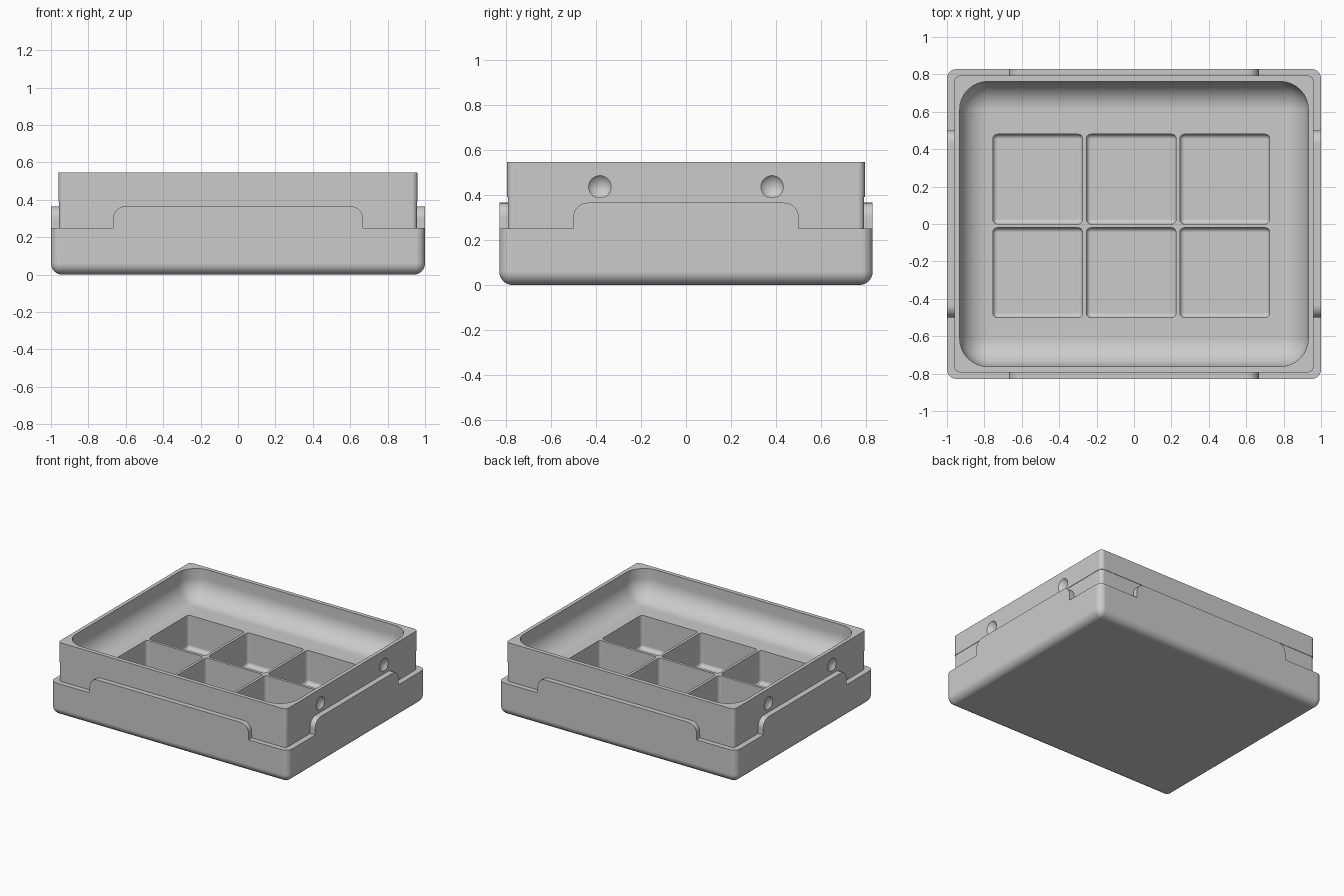
import bpy, bmesh, math

if "Cube" in bpy.data.objects:
    bpy.data.objects.remove(bpy.data.objects["Cube"], do_unlink=True)

GREY = (0.6, 0.6, 0.6, 1.0)
mat = bpy.data.materials.new("plain grey")
mat.use_nodes = True
mat.diffuse_color = GREY
mat.node_tree.nodes["Principled BSDF"].inputs["Base Color"].default_value = GREY


def finish(name, bm):
    bmesh.ops.recalc_face_normals(bm, faces=bm.faces[:])
    mesh = bpy.data.meshes.new(name)
    bm.to_mesh(mesh)
    bm.free()
    mesh.materials.append(mat)
    obj = bpy.data.objects.new(name, mesh)
    bpy.context.scene.collection.objects.link(obj)
    return obj


def rounded_loft(name, hx, hy, radius, levels, cx=0, cy=0, n=8):
    """Stack rounded rectangles; each level is (inset, z)."""
    bm = bmesh.new()
    rings = []
    for inset, z in levels:
        r = max(radius - inset, 0.004)
        ring = []
        for k, (sx, sy) in enumerate([(1, 1), (-1, 1), (-1, -1), (1, -1)]):
            for i in range(n + 1):
                a = math.pi / 2 * (k + i / n)
                ring.append(bm.verts.new((cx + sx * (hx - inset - r) + r * math.cos(a),
                                          cy + sy * (hy - inset - r) + r * math.sin(a), z)))
        rings.append(ring)
    for low, high in zip(rings, rings[1:]):
        for i in range(len(low)):
            j = (i + 1) % len(low)
            bm.faces.new((low[i], low[j], high[j], high[i]))
    bm.faces.new(rings[0])
    bm.faces.new(rings[-1])
    return finish(name, bm)


def fillet(radius, floor, n=10):
    """Levels from a flat floor up a quarter round to a vertical wall."""
    return [(radius * (1 - math.sin(a)), floor + radius * (1 - math.cos(a)))
            for a in (math.pi / 2 * i / n for i in range(n + 1))]


def prism(name, profile, place, near, far):
    """Extrude a flat profile between two depths, mapped by place(u, z, depth)."""
    bm = bmesh.new()
    ends = [[bm.verts.new(place(u, z, d)) for u, z in profile] for d in (near, far)]
    for i in range(len(profile)):
        j = (i + 1) % len(profile)
        bm.faces.new((ends[0][i], ends[0][j], ends[1][j], ends[1][i]))
    bm.faces.new(ends[0])
    bm.faces.new(ends[1])
    return finish(name, bm)


def combine(target, other, operation):
    mod = target.modifiers.new(operation.lower(), 'BOOLEAN')
    mod.operation, mod.solver, mod.object = operation, 'EXACT', other
    bpy.ops.object.select_all(action='DESELECT')
    target.select_set(True)
    bpy.context.view_layer.objects.active = target
    bpy.ops.object.modifier_apply(modifier=mod.name)
    bpy.data.objects.remove(other, do_unlink=True)


LEDGE, TAB_TOP, TOP = 0.25, 0.365, 0.545

# Outer base with rounded bottom edge
tray = rounded_loft("compartment_tray", 1.0, 0.828, 0.05, fillet(0.06, 0) + [(0, TAB_TOP)])


# Cut the corners down to the ledge, leaving a round-shouldered tab on every side
def shoulder(edge, r=0.065):
    arc = [(edge - r + r * math.cos(a), TAB_TOP - r + r * math.sin(a))
           for a in (math.pi / 2 * i / 8 for i in range(9))]
    return [(1.1, LEDGE), (edge, LEDGE)] + arc + [(edge - r, 0.42), (1.1, 0.42)]


for sx in (-1, 1):
    for sy in (-1, 1):
        combine(tray, prism("long_notch", shoulder(0.668),
                            lambda u, z, d: (sx * u, sy * d, z), 0.785, 0.95), 'DIFFERENCE')
        combine(tray, prism("short_notch", shoulder(0.5),
                            lambda u, z, d: (sx * d, sy * u, z), 0.945, 1.15), 'DIFFERENCE')

# Upper wall, with a hairline step above the tabs
upper = rounded_loft("upper_wall", 0.96, 0.793, 0.03,
                     [(0.003, 0.15), (0.003, 0.39), (0, 0.39), (0, TOP)])
combine(tray, upper, 'UNION')

# Large bowl-edged recess
bowl = rounded_loft("bowl_cutter", 0.932, 0.762, 0.15, fillet(0.15, 0.32) + [(0, 0.6)])
combine(tray, bowl, 'DIFFERENCE')

# Six square compartments
for cx in (-0.515, -0.015, 0.485):
    for cy in (-0.26, 0.24):
        pocket = rounded_loft("pocket_cutter", 0.24, 0.24, 0.025,
                              fillet(0.025, 0.07, 5) + [(0, 0.4)], cx, cy, 5)
        combine(tray, pocket, 'DIFFERENCE')

# Round dimples on the short sides
RIM, DEPTH = 0.05, 0.022
ball = (RIM ** 2 + DEPTH ** 2) / (2 * DEPTH)
for sx in (-1, 1):
    for y in (-0.382, 0.382):
        bm = bmesh.new()
        bmesh.ops.create_uvsphere(bm, u_segments=48, v_segments=32, radius=ball)
        dimple = finish("dimple_cutter", bm)
        for v in dimple.data.vertices:
            x, yy, z = v.co
            v.co = (z + sx * (0.96 - DEPTH + ball), yy + y, x + 0.435)
        # Axis swap mirrors the ball, so turn its faces outward again
        dimple.data.flip_normals()
        combine(tray, dimple, 'DIFFERENCE')

# Smooth rounds, flat walls
bpy.ops.object.select_all(action='DESELECT')
tray.select_set(True)
bpy.context.view_layer.objects.active = tray
bpy.ops.object.shade_smooth_by_angle(angle=math.radians(30))
weighted = tray.modifiers.new("flat_walls", 'WEIGHTED_NORMAL')
weighted.keep_sharp = True
